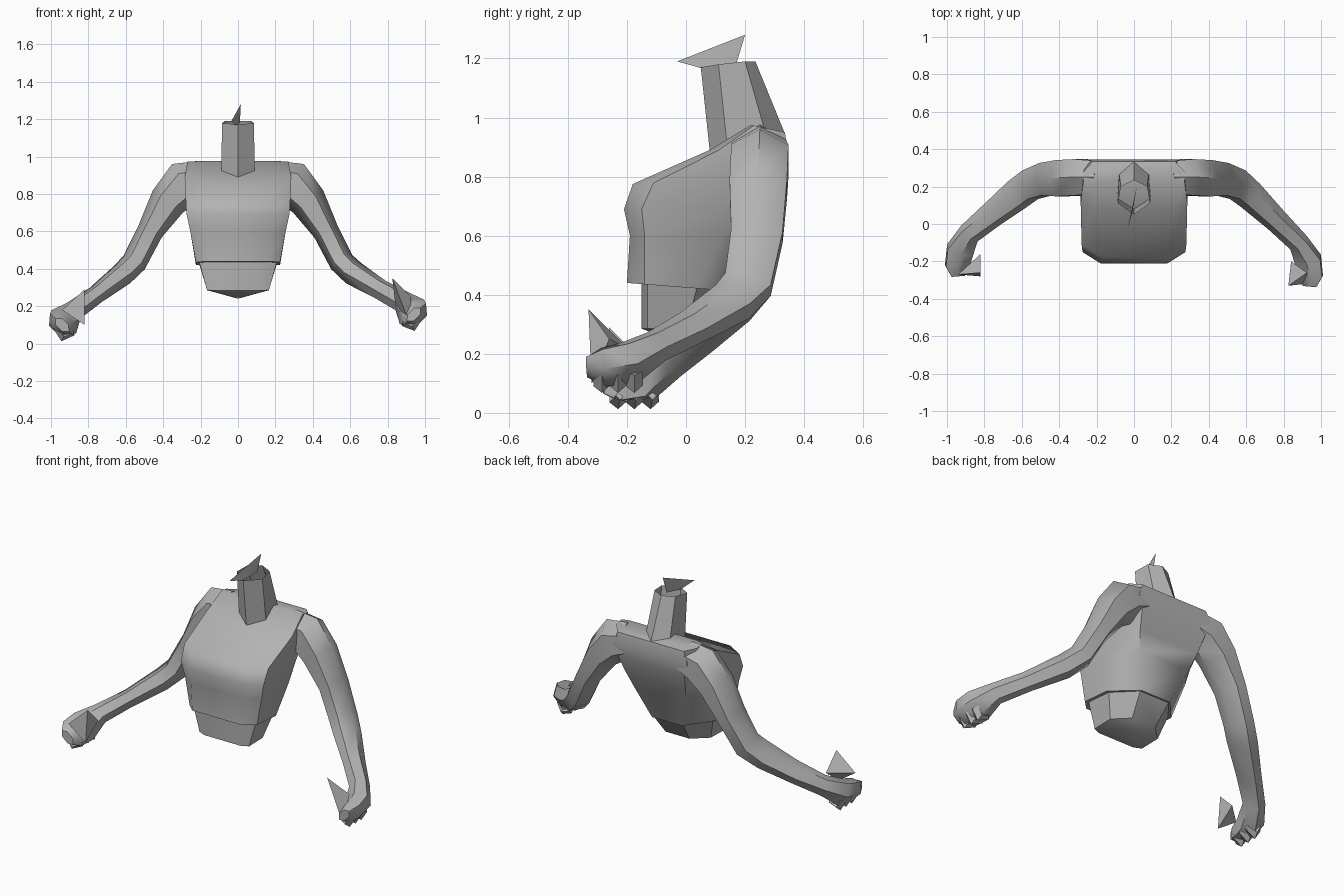
import bpy
import bmesh
import math
from mathutils import Vector

cube = bpy.data.objects.get("Cube")
if cube:
    bpy.data.objects.remove(cube, do_unlink=True)

grey = bpy.data.materials.new("plain_grey")
grey.use_nodes = True
tone = (0.45, 0.45, 0.45, 1)
grey.diffuse_color = tone
grey.node_tree.nodes["Principled BSDF"].inputs["Base Color"].default_value = tone


def finish(name, bm, angle):
    """Turn a bmesh into a shaded object."""
    bmesh.ops.recalc_face_normals(bm, faces=bm.faces[:])
    mesh = bpy.data.meshes.new(name)
    bm.to_mesh(mesh)
    bm.free()
    mesh.materials.append(grey)
    for poly in mesh.polygons:
        poly.use_smooth = True
    mesh.set_sharp_from_angle(angle=math.radians(angle))
    obj = bpy.data.objects.new(name, mesh)
    bpy.context.collection.objects.link(obj)


def loft(name, rings, caps=True, tip=None, angle=50):
    """Skin a list of rings, with optional flat caps or a pointed end."""
    bm = bmesh.new()
    loops = [[bm.verts.new(p) for p in ring] for ring in rings]
    n = len(loops[0])
    for a, b in zip(loops, loops[1:]):
        for i in range(n):
            j = (i + 1) % n
            bm.faces.new((a[i], a[j], b[j], b[i]))
    if caps:
        bm.faces.new(loops[0])
    if tip:
        point = bm.verts.new(tip)
        for i in range(n):
            bm.faces.new((loops[-1][i], loops[-1][(i + 1) % n], point))
    elif caps:
        bm.faces.new(loops[-1])
    finish(name, bm, angle)


def mirrored(half):
    """Complete a half ring whose points run from front to back."""
    return half + [(-x, y, z) for x, y, z in reversed(half) if x > 0]


def body_ring(zf, zb, yf, fw, yc, sw, ys, yb, bw):
    """Faceted torso section: front, chamfer, side and back corners."""
    def height(y):
        return zf + (zb - zf) * (y - yf) / (yb - yf)
    half = [(fw, yf), (sw, yc), (sw, ys), (bw, yb)]
    return mirrored([(x, y, height(y)) for x, y in half])


def tube_rings(path, sides):
    """Sections across a path; the side axis is carried along the path."""
    centres = [Vector(p[:3]) for p in path]
    side = Vector((0, 1, 0))
    rings = []
    for i, c in enumerate(centres):
        t = (centres[min(i + 1, len(path) - 1)] - centres[max(i - 1, 0)]).normalized()
        side = (side - t * side.dot(t)).normalized()
        up = side.cross(t)
        ru, rw = path[i][3:]
        ring = []
        for k in range(sides):
            a = math.tau * k / sides
            ring.append(c + up * rw * math.cos(a) + side * ru * 1.12 * math.sin(a))
        rings.append(ring)
    return rings


# Torso shell with an overhanging hem at the front and sides
loft("torso", [
    body_ring(.44, .41, -.2, .165, -.14, .225, .04, .18, .1),
    body_ring(.6, .6, -.19, .18, -.14, .255, .12, .25, .17),
    body_ring(.69, .7, -.21, .18, -.15, .275, .14, .29, .2),
    body_ring(.775, .8, -.18, .17, -.11, .28, .15, .33, .22),
    body_ring(.89, .88, .08, .22, .11, .285, .2, .345, .25),
    body_ring(.975, .95, .22, .22, .23, .27, .28, .335, .22),
])

# Waist narrowing to a blunt point, flush with the shell at the back
loft("waist", [
    body_ring(.445, .425, -.15, .13, -.13, .21, .04, .179, .1),
    body_ring(.285, .29, -.15, .12, -.13, .165, 0, .08, .08),
], tip=(0, -.03, .24), angle=32)

# Open six-sided neck
loft("neck", [
    mirrored([(0, .08, .89), (.09, .14, .9), (.08, .27, .945), (0, .335, .945)]),
    mirrored([(0, .05, 1.17), (.085, .11, 1.18), (.07, .2, 1.19), (0, .235, 1.19)]),
], caps=False, angle=20)


def shard(name, points):
    """Thin pointed sliver with four corners."""
    bm = bmesh.new()
    v = [bm.verts.new(p) for p in points]
    for a, b, c in ((0, 1, 2), (0, 2, 3), (0, 3, 1), (1, 3, 2)):
        bm.faces.new((v[a], v[b], v[c]))
    finish(name, bm, 10)


shard("neck_shard", [(.015, .2, 1.28), (-.035, -.03, 1.19), (-.01, .06, 1.165), (.01, .17, 1.18)])
shard("left_thumb", [(.825, -.33, .35), (.84, -.2, .22), (.92, -.32, .1), (.925, -.26, .25)])
shard("right_thumb", [(-.82, -.26, .29), (-.82, -.16, .19), (-.82, -.28, .1), (-.94, -.27, .18)])

# Arm path from shoulder to knuckles: centre, depth radius, height radius
arm = [
    (.19, .25, .88, .09, .1), (.285, .25, .855, .1, .125),
    (.375, .245, .76, .1, .1), (.47, .24, .6, .09, .07),
    (.555, .21, .435, .083, .068), (.62, .155, .375, .075, .068),
    (.76, .02, .29, .06, .055), (.88, -.1, .225, .05, .06),
    (.93, -.19, .17, .06, .092), (.945, -.28, .155, .052, .085),
    (.94, -.335, .155, .025, .05),
]


def place(rings, s):
    """Put limb rings on one side; the right hand hangs lower and further back."""
    out = []
    for ring in rings:
        new = []
        for x, y, z in ring:
            drop = 0 if s > 0 else min(max((x - .6) / .3, 0), 1)
            new.append((s * x, y + .055 * drop, z - .055 * drop))
        out.append(new)
    return out


for s, label in ((1, "left"), (-1, "right")):
    loft(label + "_arm", place(tube_rings(arm, 6), s))
    # Curled fingers tucked under the fist
    for i in range(3):
        y = -.285 + .055 * i
        finger = [(.96, y, .14, .026, .026), (.935, y, .092, .026, .026),
                  (.88, y + .01, .11, .012, .016)]
        loft(f"{label}_finger_{i + 1}", place(tube_rings(finger, 4), s), angle=20)
